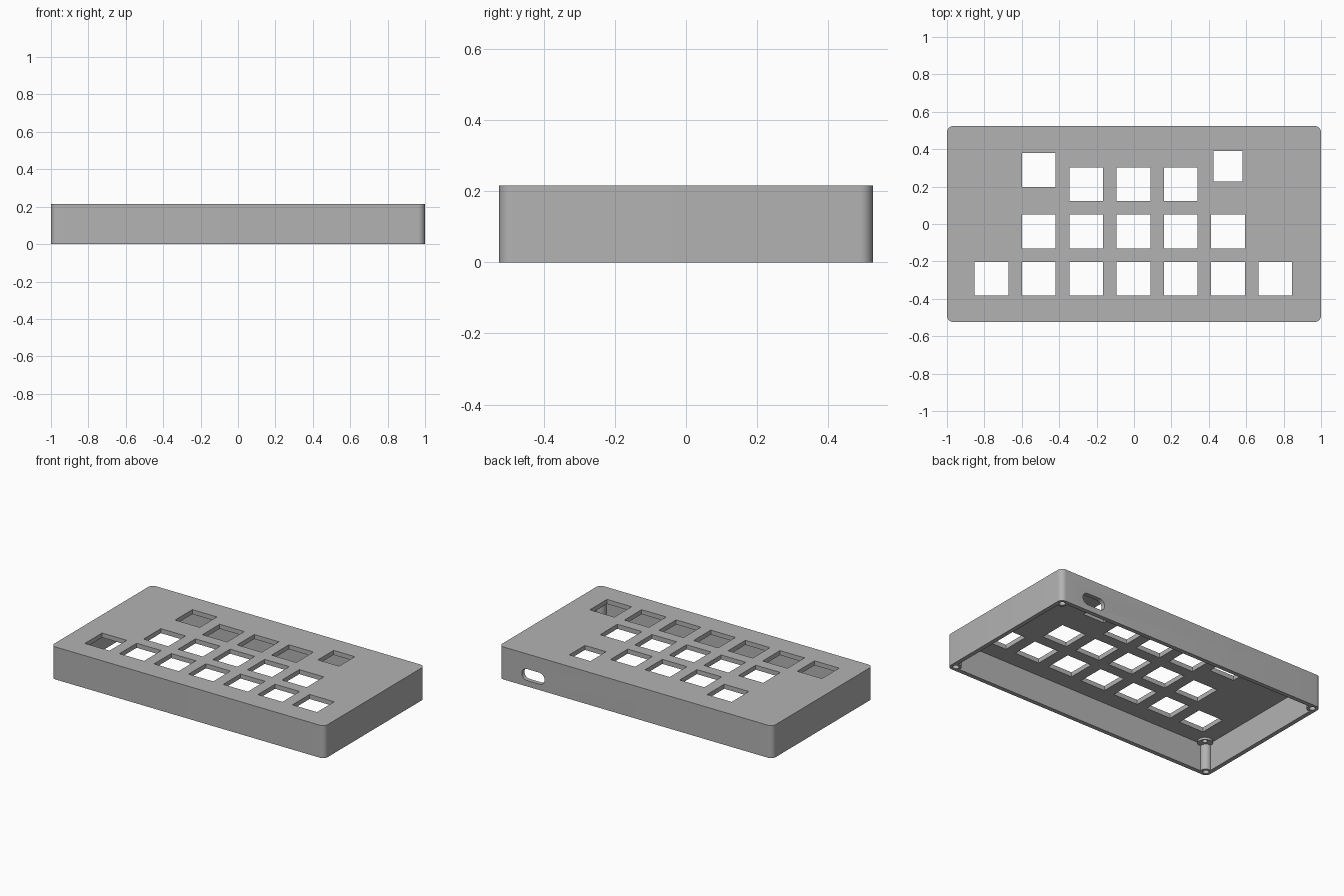
import bpy, bmesh, math
from mathutils import Matrix

if "Cube" in bpy.data.objects:
    bpy.data.objects.remove(bpy.data.objects["Cube"])

HALF_X, HALF_Y, HEIGHT = 1.0, 0.525, 0.215
WALL, ROOF, CORNER = 0.028, 0.03, 0.036
CEILING = HEIGHT - ROOF

grey = bpy.data.materials.new("case grey")
grey.use_nodes = True
colour = (0.45, 0.45, 0.45, 1)
grey.diffuse_color = colour
grey.node_tree.nodes["Principled BSDF"].inputs["Base Color"].default_value = colour


def finish(name, bm):
    bmesh.ops.recalc_face_normals(bm, faces=bm.faces)
    mesh = bpy.data.meshes.new(name)
    bm.to_mesh(mesh)
    bm.free()
    mesh.materials.append(grey)
    obj = bpy.data.objects.new(name, mesh)
    bpy.context.collection.objects.link(obj)
    return obj


def rounded_prism(name, hx, hy, radius, z0, z1, steps=10):
    """Upright prism with rounded corners; a full radius gives a cylinder or slot."""
    bm = bmesh.new()
    ring = []
    for k, (sx, sy) in enumerate([(1, 1), (-1, 1), (-1, -1), (1, -1)]):
        for i in range(steps + 1):
            a = (k + i / steps) * math.pi / 2
            ring.append(bm.verts.new((sx * (hx - radius) + radius * math.cos(a),
                                      sy * (hy - radius) + radius * math.sin(a), z0)))
    bmesh.ops.remove_doubles(bm, verts=ring, dist=1e-5)
    face = bm.faces.new(list(bm.verts))
    top = bmesh.ops.extrude_face_region(bm, geom=[face])["geom"]
    bmesh.ops.translate(bm, vec=(0, 0, z1 - z0),
                        verts=[v for v in top if isinstance(v, bmesh.types.BMVert)])
    return finish(name, bm)


def boxes(name, items):
    """Several boxes in one mesh, each given as (centre, size)."""
    bm = bmesh.new()
    for centre, size in items:
        bmesh.ops.create_cube(bm, size=1, matrix=Matrix.Translation(centre)
                              @ Matrix.Diagonal((*size, 1)))
    return finish(name, bm)


def cylinders(name, inset, radius, z0, z1):
    """One upright cylinder near each of the four corners."""
    bm = bmesh.new()
    for sx in (-1, 1):
        for sy in (-1, 1):
            spot = (sx * (HALF_X - inset), sy * (HALF_Y - inset), (z0 + z1) / 2)
            bmesh.ops.create_cone(bm, cap_ends=True, segments=32, radius1=radius,
                                  radius2=radius, depth=z1 - z0,
                                  matrix=Matrix.Translation(spot))
    return finish(name, bm)


def combine(target, tool, operation):
    mod = target.modifiers.new("combine", 'BOOLEAN')
    mod.operation, mod.object, mod.solver = operation, tool, 'EXACT'
    bpy.context.view_layer.objects.active = target
    bpy.ops.object.modifier_apply(modifier=mod.name)
    bpy.data.objects.remove(tool)


# Outer shell, open underneath
case = rounded_prism("keypad_case", HALF_X, HALF_Y, CORNER, 0, HEIGHT)
cavity = boxes("cavity", [((0, 0, CEILING / 2 - 0.1),
                           (2 * (HALF_X - WALL), 2 * (HALF_Y - WALL), CEILING + 0.2))])
combine(case, cavity, 'DIFFERENCE')

# Corner pillars and the wider collars under the roof
combine(case, cylinders("pillars", 0.0365, 0.0345, 0, CEILING + 0.01), 'UNION')
combine(case, cylinders("collars", 0.068, 0.045, CEILING - 0.015, CEILING + 0.01), 'UNION')

# Screw holes
combine(case, cylinders("screw_holes", 0.0365, 0.019, -0.1, 0.12), 'DIFFERENCE')
combine(case, cylinders("collar_holes", 0.085, 0.016, 0.1, CEILING + 0.005), 'DIFFERENCE')

# Key openings on a regular pitch, plus one smaller knob opening
PITCH, KEY, X0, Y0 = 0.253, 0.18, -0.003, -0.293
cells = [(c, 0) for c in range(-3, 4)]
cells += [(c, 1) for c in range(-2, 3)]
cells += [(c, 2) for c in range(-1, 2)]
cells.append((-2, 2.3))
openings = [((X0 + c * PITCH, Y0 + r * PITCH, HEIGHT), (KEY, KEY, 0.1)) for c, r in cells]
openings.append(((X0 + 2 * PITCH, 0.309, HEIGHT), (0.155, 0.164, 0.1)))
combine(case, boxes("key_openings", openings), 'DIFFERENCE')

# Cable slot through the back wall
slot = rounded_prism("cable_slot", 0.083, 0.038, 0.0379, -0.06, 0.06)
slot.data.transform(Matrix.Translation((0.75, HALF_Y, 0.077))
                    @ Matrix.Rotation(math.pi / 2, 4, 'X'))
combine(case, slot, 'DIFFERENCE')

# Smooth the rounded corners, keep every edge crisp
bpy.ops.object.select_all(action='DESELECT')
case.select_set(True)
bpy.context.view_layer.objects.active = case
bpy.ops.object.shade_smooth_by_angle(angle=math.radians(30))
